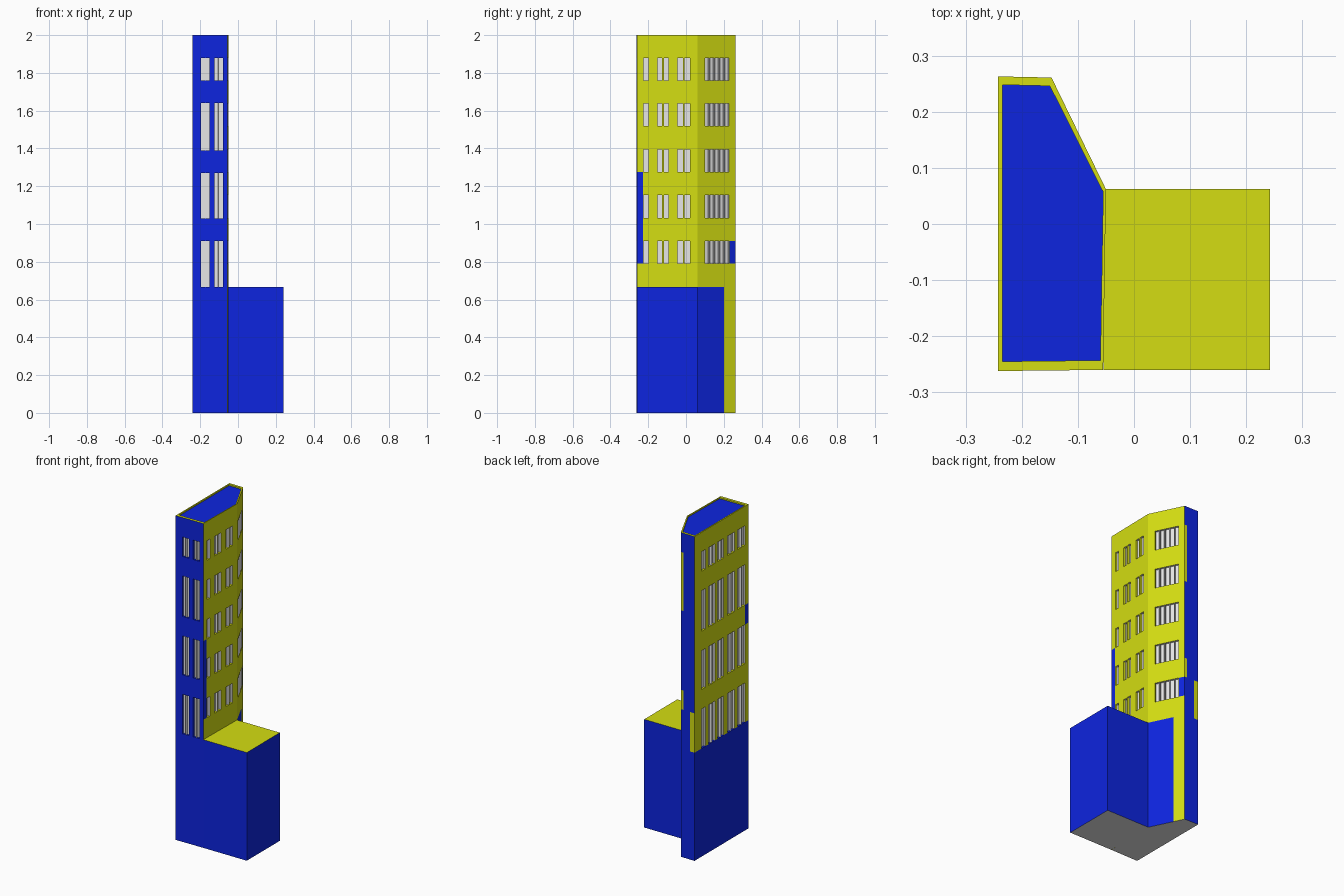
import bpy
import bmesh
from mathutils import Vector

cube = bpy.data.objects.get("Cube")
if cube:
    bpy.data.objects.remove(cube, do_unlink=True)


def material(name, rgb):
    m = bpy.data.materials.new(name)
    m.use_nodes = True
    m.diffuse_color = (*rgb, 1)
    m.node_tree.nodes["Principled BSDF"].inputs["Base Color"].default_value = (*rgb, 1)
    return m


MATS = [material("strong blue", (0.004, 0.018, 0.74)),
        material("acid yellow", (0.66, 0.73, 0.006)),
        material("pale grey", (0.8, 0.8, 0.8))]
BLUE, YELLOW, GREY = range(3)
PODIUM, TOP = 0.667, 2.0
PANE_DEPTH, MULLION_DEPTH = 0.012, 0.005


def finish(bm, name):
    mesh = bpy.data.meshes.new(name)
    bm.to_mesh(mesh)
    bm.free()
    for m in MATS:
        mesh.materials.append(m)
    obj = bpy.data.objects.new(name, mesh)
    bpy.context.collection.objects.link(obj)
    return obj


def wall(name, p0, p1, axis, base, patches, windows, rows, mullion=GREY, gap=0.005):
    """Flat wall cut on a grid, with painted patches and recessed panes.
    Horizontal positions are read along the given axis."""
    rects = [(*p, None) for p in patches]
    for a, b, count in windows:
        step = (b - a + gap) / count
        for z0, z1 in rows:
            depth = MULLION_DEPTH if mullion == GREY else None
            rects.append((a, b, z0, z1, mullion, depth))
            for i in range(count):
                c = a + i * step
                rects.append((c, c + step - gap, z0, z1, GREY, PANE_DEPTH))
    us = {p0[axis], p1[axis]}
    zs = {0.0, TOP}
    for r in rects:
        us.update(r[:2])
        zs.update(r[2:4])
    us, zs = sorted({round(u, 4) for u in us}), sorted({round(z, 4) for z in zs})
    lo, hi = sorted((p0[axis], p1[axis]))
    us = [u for u in us if lo <= u <= hi]
    if p0[axis] > p1[axis]:
        us.reverse()

    bm = bmesh.new()
    grid = []
    for u in us:
        xy = Vector(p0).lerp(Vector(p1), (u - p0[axis]) / (p1[axis] - p0[axis]))
        grid.append([bm.verts.new((xy.x, xy.y, z)) for z in zs])
    recess = {PANE_DEPTH: [], MULLION_DEPTH: []}
    for i in range(len(us) - 1):
        for j in range(len(zs) - 1):
            f = bm.faces.new((grid[i][j], grid[i + 1][j], grid[i + 1][j + 1], grid[i][j + 1]))
            u, z = (us[i] + us[i + 1]) / 2, (zs[j] + zs[j + 1]) / 2
            f.material_index, depth = base, None
            for a, b, z0, z1, mat, d in rects:
                if a < u < b and z0 < z < z1:
                    f.material_index, depth = mat, d
            if depth:
                recess[depth].append(f)
    bm.normal_update()
    inward = Vector((p0[1] - p1[1], p1[0] - p0[0], 0)).normalized()
    for depth, faces in recess.items():
        if faces:
            res = bmesh.ops.extrude_face_region(bm, geom=faces)
            verts = [g for g in res["geom"] if isinstance(g, bmesh.types.BMVert)]
            bmesh.ops.translate(bm, verts=verts, vec=inward * depth)
            bmesh.ops.delete(bm, geom=[f for f in faces if f.is_valid], context="FACES")
    bmesh.ops.dissolve_limit(bm, angle_limit=0.01, verts=bm.verts, edges=bm.edges,
                             delimit={"MATERIAL"})
    finish(bm, name)


# Tower plan, counter-clockwise from the front left corner
A, B, C, D, E = plan = [(-0.242, -0.262), (-0.055, -0.26), (-0.05, 0.062),
                        (-0.147, 0.261), (-0.242, 0.263)]

# Storeys: single height windows, and tall windows spanning two storeys
single = [(0.79 + 0.2425 * i, 0.91 + 0.2425 * i) for i in range(5)]
tall = [(PODIUM, 0.91), (1.03, 1.27), (1.39, 1.64), (1.76, 1.88)]

wall("front_wall", A, B, 0, BLUE, [], [(-0.196, -0.15, 2), (-0.124, -0.08, 2)], tall)
wall("right_wall", B, C, 1, YELLOW,
     [(-0.26, -0.228, 0.79, 1.275, BLUE)],
     [(-0.224, -0.198, 1), (-0.152, -0.092, 2), (-0.045, 0.021, 2)],
     single, mullion=YELLOW, gap=0.009)
wall("slanted_wall", C, D, 1, YELLOW,
     [(0.062, 0.2, 0, PODIUM, BLUE), (0.23, 0.261, 0.79, 0.91, BLUE)],
     [(0.1, 0.228, 5)], single)
wall("back_wall", D, E, 0, BLUE,
     [(-0.242, -0.212, PODIUM, 0.91, YELLOW), (-0.165, -0.147, 0.91, 1.03, YELLOW),
      (-0.165, -0.147, 1.52, 1.88, YELLOW)], [], [])
wall("left_wall", E, A, 1, YELLOW,
     [(-0.262, 0.263, 0, PODIUM, BLUE), (-0.262, -0.23, 1.27, 1.39, BLUE)],
     [(0.155, 0.195, 1), (0.065, 0.127, 2), (-0.022, 0.04, 2),
      (-0.125, -0.06, 2), (-0.23, -0.154, 2)], tall)

# Parapet rim, sunken roof and underside
inner = [(-0.234, -0.245), (-0.06, -0.243), (-0.055, 0.057), (-0.15, 0.246), (-0.234, 0.248)]
bm = bmesh.new()


def ring(points, z):
    return [bm.verts.new((x, y, z)) for x, y in points]


rim_out, rim_in, roof = ring(plan, TOP), ring(inner, TOP), ring(inner, TOP - 0.008)
for lower, upper in ((rim_out, rim_in), (rim_in, roof)):
    for i in range(5):
        k = (i + 1) % 5
        bm.faces.new((lower[i], lower[k], upper[k], upper[i])).material_index = YELLOW
bm.faces.new(roof).material_index = BLUE
bm.faces.new(ring(plan, 0)[::-1]).material_index = GREY
finish(bm, "roof_and_base")

# Low podium block beside the tower
bm = bmesh.new()
bmesh.ops.create_cube(bm, size=1)
low, high = Vector((-0.054, -0.26, 0)), Vector((0.242, 0.062, PODIUM))
bmesh.ops.scale(bm, vec=high - low, verts=bm.verts)
bmesh.ops.translate(bm, vec=(low + high) / 2, verts=bm.verts)
bm.normal_update()
for f in bm.faces:
    f.material_index = YELLOW if f.normal.z > 0.5 else GREY if f.normal.z < -0.5 else BLUE
finish(bm, "podium")
